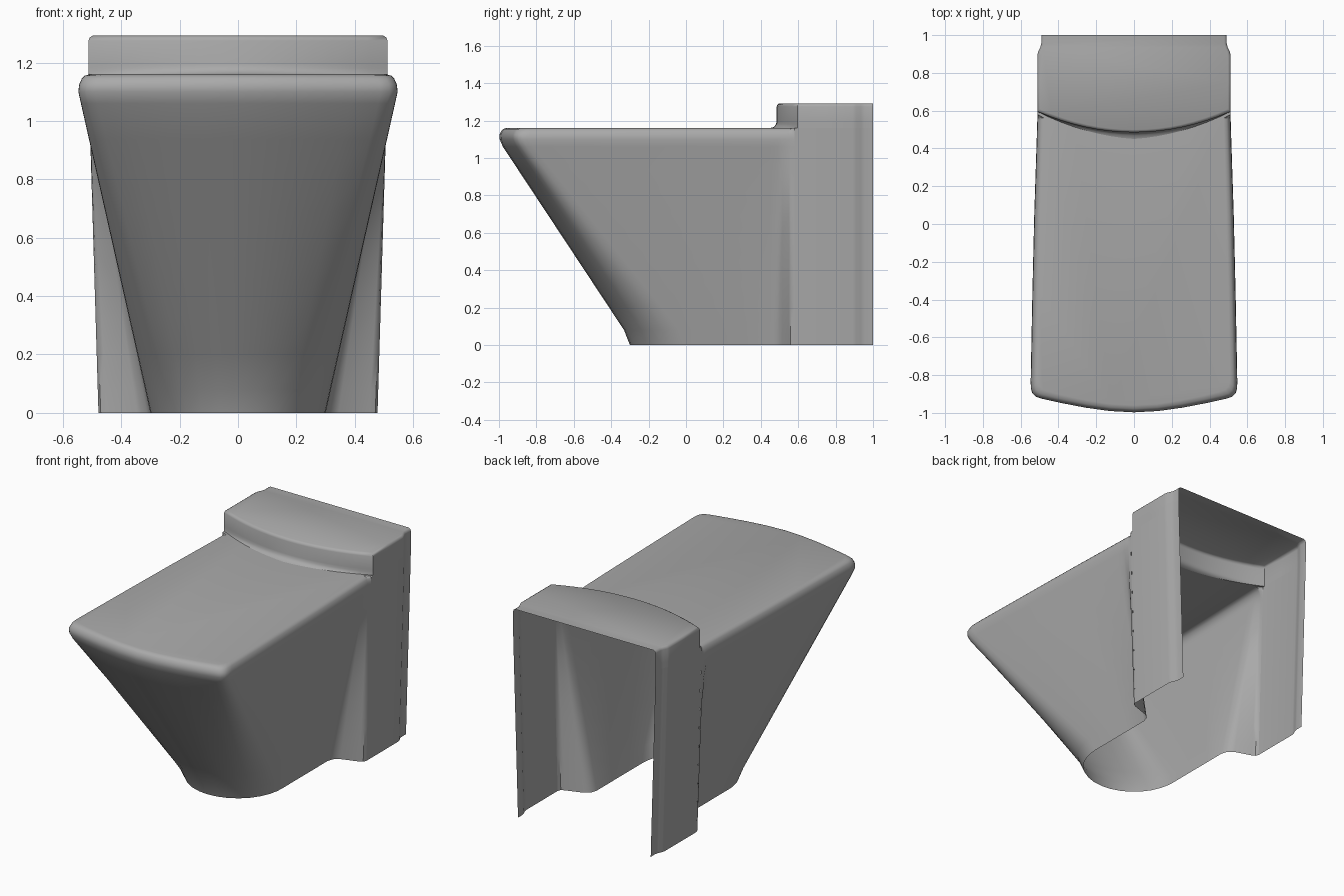
import bpy, bmesh, math

cube = bpy.data.objects.get("Cube")
if cube:
    bpy.data.objects.remove(cube, do_unlink=True)

GREY = (0.4, 0.4, 0.4, 1)
mat = bpy.data.materials.new("plain grey ceramic")
mat.use_nodes = True
mat.diffuse_color = GREY
mat.node_tree.nodes["Principled BSDF"].inputs["Base Color"].default_value = GREY


def mirrored(half):
    """Full outline from a half outline that starts on the centre line."""
    return [(-x, y) for x, y in reversed(half[1:])] + half


def loft(name, rows, caps=()):
    """Skin successive open rows of points, then add flat caps."""
    bm = bmesh.new()
    grid = [[bm.verts.new(p) for p in row] for row in rows]
    for a, b in zip(grid, grid[1:]):
        for i in range(len(a) - 1):
            bm.faces.new((a[i], a[i + 1], b[i + 1], b[i]))
    for extra in caps:
        bm.faces.new(grid[-1] + [bm.verts.new(p) for p in extra])
    mesh = bpy.data.meshes.new(name)
    bm.to_mesh(mesh)
    bm.free()
    mesh.materials.append(mat)
    obj = bpy.data.objects.new(name, mesh)
    bpy.context.collection.objects.link(obj)
    bpy.ops.object.select_all(action='DESELECT')
    obj.select_set(True)
    bpy.context.view_layer.objects.active = obj
    bpy.ops.object.shade_smooth_by_angle(angle=math.radians(40))
    return obj


def lerp(a, b, t):
    return a + (b - a) * t


# Bowl plan outlines: rounded foot below, broad bowed rim above
angles = [0, 12, 24, 36, 48, 60, 72, 82, 90]
foot = [(0.3 * math.sin(math.radians(a)), -0.3 * math.cos(math.radians(a))) for a in angles]
foot += [(0.3, 0.15), (0.3, 0.3), (0.3, 0.45), (0.312, 0.49), (0.345, 0.515),
         (0.45, 0.55), (0.47, 0.56), (0.478, 0.58)]
rim = [(0, -1.0), (0.13, -0.993), (0.26, -0.975), (0.39, -0.95), (0.49, -0.928),
       (0.52, -0.918), (0.538, -0.9), (0.546, -0.875), (0.547, -0.84),
       (0.538, -0.37), (0.528, 0.05), (0.515, 0.45), (0.514, 0.49), (0.513, 0.515),
       (0.512, 0.55), (0.511, 0.56), (0.511, 0.58)]

# Height, forward lean and rim inset of every bowl section
levels = [(0, 0, 0)]
levels += [(lerp(0.08, 1.06, i / 8), lerp(0.045, 0.97, i / 8), 0) for i in range(9)]
levels += [(1.1, 0.995, 0), (1.125, 1, 0.003), (1.145, 1, 0.012), (1.155, 1, 0.022), (1.16, 1, 0.04)]


def bowl_row(z, t, inset):
    u = min(z / 1.1, 1)
    half = []
    for (x0, y0), (x1, y1) in zip(foot, rim):
        x, y = lerp(x0, x1, u), lerp(y0, y1, t)
        if y < 0.57:
            x *= 1 - inset / 0.55
        if y < -0.8:
            y += inset
        half.append((x, y))
    return [(x, y, z) for x, y in mirrored(half)]


# Bowed front of the tank
def bow(x):
    return 0.485 + 0.11 * (x / 0.512) ** 2


N = 16
bow_xs = [0.512 * (1 - 2 * i / N) for i in range(N + 1)]
deck_back = [(x, bow(x) - 0.035 * (1 - abs(x) / 0.512), 1.16) for x in bow_xs]
loft("bowl_skirt_and_deck", [bowl_row(*lv) for lv in levels], [deck_back])

# Tank top with a fillet at its foot and a softened upper edge
tank_half = [(0.512 * i / 8, bow(0.512 * i / 8)) for i in range(9)]
tank_half += [(0.512, 0.75), (0.512, 0.89), (0.508, 0.91), (0.496, 0.935), (0.491, 0.955), (0.491, 1.0)]
rows = []
for z, flare, inset in [(1.16, 0.035, 0), (1.166, 0.015, 0), (1.18, 0.004, 0), (1.195, 0, 0),
                        (1.275, 0, 0), (1.286, 0, 0.004), (1.292, 0, 0.014)]:
    row = []
    for x, y in mirrored(tank_half):
        if y < 0.6:
            y += inset - flare * (1 - abs(x) / 0.512)
        row.append((x * (1 - inset / 0.512), y, z))
    rows.append(row)
loft("tank_top", rows, [[]])

# Rear side panels, tapering inward to the floor, with a stepped back edge
for side, label in ((1, "left"), (-1, "right")):
    panel = []
    for z in (0, 0.4, 0.8, 1.16):
        w = lerp(0.478, 0.512, z / 1.16)
        panel.append([(side * (w - d), y, z) for d, y in
                      [(0, 0.58), (0, 0.89), (0.004, 0.91), (0.016, 0.935), (0.021, 0.955), (0.021, 1.0)]])
    obj = loft(label + "_rear_panel", panel)
    if side < 0:
        obj.data.flip_normals()
